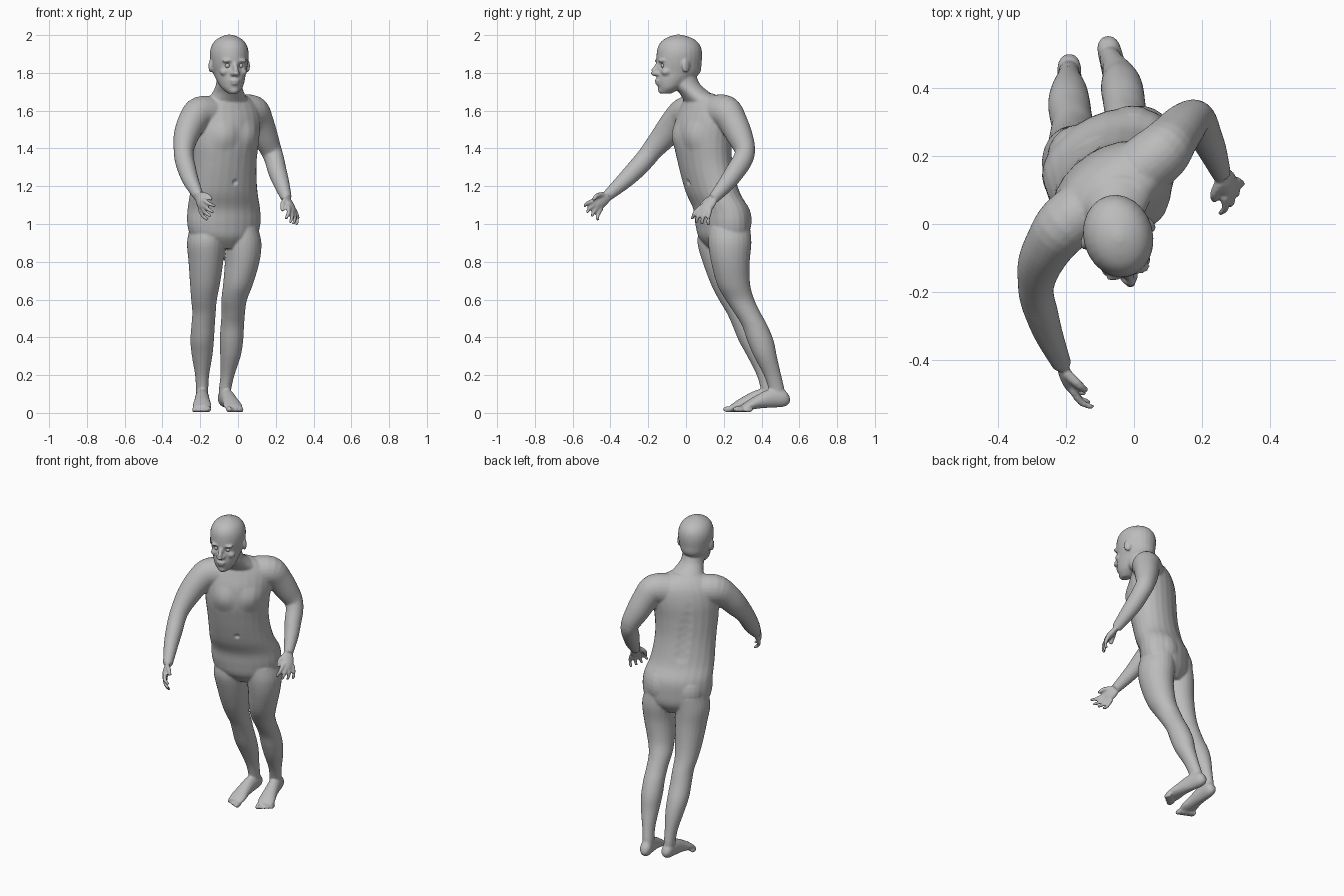
import bpy, bmesh, math
from mathutils import Vector, Matrix

cube = bpy.data.objects.get("Cube")
if cube:
    bpy.data.objects.remove(cube)

skin = bpy.data.materials.new("plain_grey")
skin.use_nodes = True
grey = (.5, .5, .5, 1)
skin.diffuse_color = grey
skin.node_tree.nodes["Principled BSDF"].inputs["Base Color"].default_value = grey

UP = Vector((0, 0, 1))
bm = bmesh.new()


def frame(yaw):
    """Side and forward directions for a heading in degrees."""
    t = math.radians(yaw)
    return Vector((math.cos(t), math.sin(t), 0)), Vector((math.sin(t), -math.cos(t), 0))


def refine(rows, steps=4):
    """Smooth interpolation between the given section rows."""
    out = []
    for i in range(len(rows) - 1):
        quad = zip(rows[max(i - 1, 0)], rows[i], rows[i + 1], rows[min(i + 2, len(rows) - 1)])
        quad = list(quad)
        for k in range(steps):
            t = k / steps
            out.append([b + .5 * t * (c - a + t * (2 * a - 5 * b + 4 * c - d
                        + t * (3 * b - a - 3 * c + d))) for a, b, c, d in quad])
    return out + [list(rows[-1])]


def loft(rows, level=False, sides=24):
    """Closed skin over sections (x, y, z, half width, half depth, yaw)."""
    rows = refine(rows)
    centres = [Vector(r[:3]) for r in rows]
    rings = []
    for i, (c, r) in enumerate(zip(centres, rows)):
        if level:
            u, v = frame(r[5])
        else:
            t = (centres[min(i + 1, len(rows) - 1)] - centres[max(i - 1, 0)]).normalized()
            u = t.cross(UP).normalized()
            v = u.cross(t)
        ring = []
        for k in range(sides):
            a = math.tau * k / sides
            ring.append(bm.verts.new(c + u * r[3] * math.cos(a) + v * r[4] * math.sin(a)))
        rings.append(ring)
    for lo, hi in zip(rings, rings[1:]):
        for k in range(sides):
            n = (k + 1) % sides
            bm.faces.new((lo[k], lo[n], hi[n], hi[k]))
    bm.faces.new(rings[0])
    bm.faces.new(rings[-1])


def tube(points, radii):
    loft([(*p, r, r) for p, r in zip(points, radii)], sides=12)


def blob(centre, size, axes=Matrix.Identity(3)):
    mat = Matrix.Translation(centre) @ axes.to_4x4() @ Matrix.Diagonal((*size, 1))
    bmesh.ops.create_uvsphere(bm, u_segments=20, v_segments=14, radius=1, matrix=mat)


# Torso, leaning forward and twisting towards the shoulders
loft([(-.075, .205, .87, .1, .08, 25), (-.075, .2, .93, .18, .12, 25),
      (-.075, .195, 1, .205, .13, 25), (-.075, .185, 1.08, .203, .132, 25),
      (-.075, .145, 1.16, .19, .13, 26), (-.073, .12, 1.24, .182, .13, 28),
      (-.07, .1, 1.33, .18, .132, 30), (-.065, .088, 1.43, .188, .137, 32),
      (-.06, .092, 1.53, .195, .132, 33), (-.056, .1, 1.61, .185, .11, 33),
      (-.055, .095, 1.66, .14, .085, 33), (-.053, .08, 1.69, .08, .06, 30)], level=True)
for x, y, z in ((-.005, .25, 1.02), (-.155, .195, 1)):
    blob((x, y, z), (.1, .098, .125))

# Neck
loft([(-.055, .09, 1.64, .13, .085, 30), (-.052, .05, 1.69, .088, .082, 25),
      (-.048, 0, 1.74, .068, .076, 18), (-.046, -.02, 1.8, .068, .07, 15)], level=True)

# Head: height, forward offset, half width, half length
HEAD_YAW = 15
turn = Matrix.Rotation(math.radians(HEAD_YAW), 3, 'Z')


def on_head(x, y, z):
    return Vector((-.045, -.04, 0)) + turn @ Vector((x, y, z))


skull = [(1.69, .07, .025, .03), (1.72, .05, .055, .06), (1.76, .025, .073, .093),
         (1.8, 0, .085, .116), (1.85, -.003, .097, .121), (1.9, -.005, .102, .122),
         (1.94, -.005, .094, .114), (1.97, -.004, .075, .092),
         (1.99, -.002, .046, .056), (2.002, 0, .012, .014)]
loft([(*on_head(0, -f, z), a, b, HEAD_YAW) for z, f, a, b in skull], level=True)

# Nose, lips, chin, brows, cheeks and ears
tube([on_head(0, -.112, 1.85), on_head(0, -.127, 1.825), on_head(0, -.138, 1.803),
      on_head(0, -.125, 1.79)], [.01, .012, .016, .012])
blob(on_head(0, -.115, 1.759), (.027, .014, .008), turn)
blob(on_head(0, -.113, 1.744), (.023, .013, .008), turn)
blob(on_head(0, -.09, 1.708), (.026, .022, .018), turn)
for s in (-1, 1):
    blob(on_head(s * .015, -.122, 1.796), (.012, .013, .011), turn)
    blob(on_head(s * .038, -.102, 1.864), (.03, .018, .01), turn)
    blob(on_head(s * .05, -.08, 1.805), (.024, .026, .02), turn)
    flare = Matrix.Rotation(s * .35, 3, 'Z')
    blob(on_head(s * .1, .014, 1.836), (.011, .024, .036), turn @ flare)

# Arms: two paths sharing the same muscle thickness
arm_size = [.09, .086, .075, .066, .054, .051, .049, .042, .028]
right_arm = [(-.12, .06, 1.58), (-.2, 0, 1.585), (-.243, -.055, 1.54), (-.275, -.115, 1.465),
             (-.287, -.175, 1.395), (-.285, -.215, 1.345), (-.272, -.26, 1.295),
             (-.25, -.325, 1.23), (-.21, -.415, 1.15)]
left_arm = [(.02, .16, 1.59), (.08, .21, 1.59), (.112, .248, 1.54), (.145, .287, 1.46),
            (.175, .312, 1.39), (.193, .3, 1.34), (.208, .262, 1.28),
            (.23, .215, 1.215), (.257, .145, 1.135)]
for path in (right_arm, left_arm):
    loft([(*p, r, r * 1.05) for p, r in zip(path, arm_size)])


def hand(wrist, along, spread, curl):
    """Palm, four curled fingers and a thumb."""
    w, d, s, c = (Vector(v) for v in (wrist, along, spread, curl))
    d.normalize(), s.normalize(), c.normalize()
    blob(w + d * .045, (.062, .037, .019), Matrix((d, s, c)).transposed())
    for i in range(4):
        o = (i - 1.5) * .02
        reach = 1 - .12 * abs(i - 1.2)
        base = w + d * .07 + s * o
        mid = base + d * .055 * reach + s * o * .5 + c * .01
        tip = mid + d * .032 * reach + s * o * .3 + c * .028
        tube([base, mid, tip], [.013, .011, .008])
    base = w + d * .015 - s * .02
    mid = base + d * .035 - s * .027 + c * .02
    tube([base, mid, mid + d * .035 + c * .015], [.016, .013, .009])


hand(right_arm[-1], (.25, -.7, -.6), (-.3, .5, -.6), (.72, .33, -.08))
hand(left_arm[-1], (.35, -.55, -.7), (.5, .7, -.3), (-.66, .25, -.52))

# Legs: shared heights and thickness, one path each
leg_size = [(.98, .09, .11), (.9, .1, .115), (.8, .092, .103), (.68, .079, .088),
            (.6, .068, .077), (.53, .062, .07), (.46, .062, .068), (.38, .062, .07),
            (.3, .054, .061), (.2, .037, .046), (.12, .032, .042), (.06, .03, .04)]
right_path = [(-.165, .18), (-.17, .175), (-.17, .19), (-.175, .22), (-.18, .25), (-.18, .285),
              (-.185, .315), (-.19, .35), (-.19, .385), (-.19, .42), (-.19, .438), (-.19, .44)]
left_path = [(.015, .23), (.024, .232), (.022, .235), (0, .252), (-.02, .285), (-.025, .325),
             (-.03, .365), (-.035, .395), (-.04, .42), (-.056, .458), (-.069, .48), (-.07, .484)]
for path in (right_path, left_path):
    loft([(*p, z, a, b, 8) for p, (z, a, b) in zip(path, leg_size)], level=True)

# Feet with raised heels and five toes; inner is the big-toe side
foot_size = [(.006, .055, .015, .018), (.03, .052, .033, .044), (.1, .058, .037, .05),
             (.17, .048, .042, .037), (.225, .034, .05, .025), (.265, .022, .046, .014)]
for heel, yaw, inner in (((-.19, .5, 0), 0, 1), ((-.083, .552, 0), 14, -1)):
    side, ahead = frame(yaw)
    heel = Vector(heel)
    loft([(*(heel + ahead * d + UP * (z + .03 * (1 - d / .28))), a, b)
          for d, z, a, b in foot_size])
    for i in range(5):
        r = .016 if i == 0 else .0115
        spot = heel + ahead * (.278 - .009 * i) + side * inner * (.034 - .0195 * i)
        blob(spot + UP * (r + .003), (r * .85, .028, r), Matrix.Rotation(math.radians(yaw), 3, 'Z'))

# Fuse everything into one continuous skin
bmesh.ops.recalc_face_normals(bm, faces=bm.faces)
rough = bpy.data.meshes.new("rough_body")
bm.to_mesh(rough)
bm.free()
body = bpy.data.objects.new("body", rough)
bpy.context.collection.objects.link(body)
fuse = body.modifiers.new("fuse", 'REMESH')
fuse.mode = 'VOXEL'
fuse.voxel_size = .0065
soften = body.modifiers.new("soften", 'SMOOTH')
soften.factor = .5
soften.iterations = 4
ready = body.evaluated_get(bpy.context.evaluated_depsgraph_get())
mesh = bpy.data.meshes.new_from_object(ready)
body.modifiers.clear()
body.data = mesh
bpy.data.meshes.remove(rough)


def sculpt(centre, radius, push):
    """Push the skin near a point with a soft falloff."""
    centre = Vector(centre)
    for v in mesh.vertices:
        d = (v.co - centre).length
        if d < radius:
            v.co += Vector(push) * (1 - (d / radius) ** 2) ** 2


# Eye sockets, chest muscles, navel and spine groove
for s in (-1, 1):
    sculpt(on_head(s * .036, -.11, 1.84), .027, turn @ Vector((0, .013, 0)))
    side, ahead = frame(32)
    sculpt(Vector((-.063, .09, 1.47)) + ahead * .12 + side * s * .085, .09, ahead * .014)
side, ahead = frame(28)
sculpt(Vector((-.073, .12, 1.22)) + ahead * .13, .022, ahead * -.012)
for i in range(7):
    z = 1.22 + .05 * i
    sculpt(Vector((-.068, .115 - .07 * i / 6, z)) - ahead * .13, .05, ahead * .006)

# Eyeballs set into the sockets
for s, name in ((-1, "right_eye"), (1, "left_eye")):
    eye = bpy.data.meshes.new(name)
    ball = bmesh.new()
    bmesh.ops.create_uvsphere(ball, u_segments=16, v_segments=10, radius=.014)
    ball.to_mesh(eye)
    ball.free()
    obj = bpy.data.objects.new(name, eye)
    obj.location = on_head(s * .036, -.092, 1.838)
    bpy.context.collection.objects.link(obj)

for obj in [body] + [bpy.data.objects[n] for n in ("right_eye", "left_eye")]:
    obj.data.materials.clear()
    obj.data.materials.append(skin)
    obj.data.shade_smooth()
